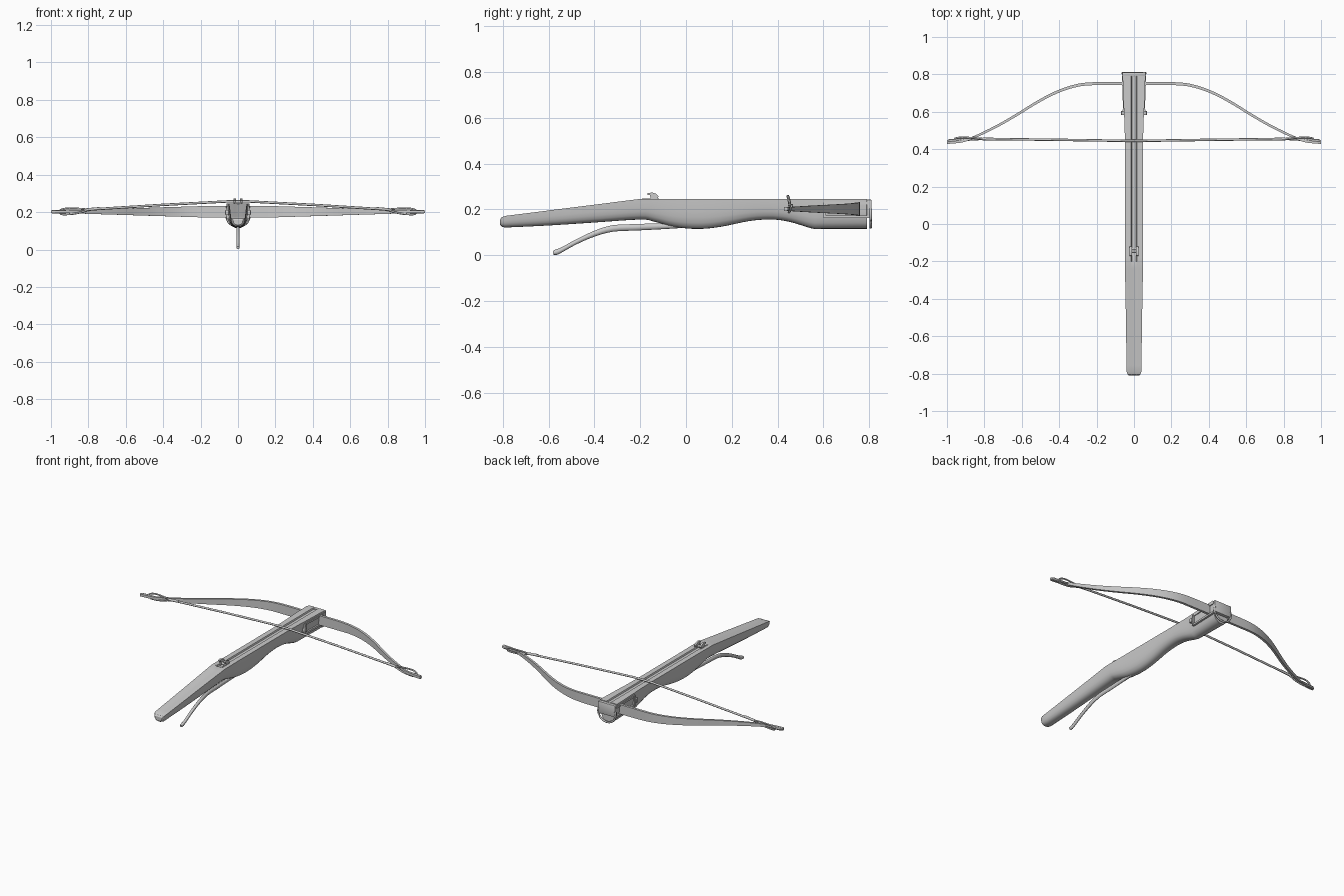
import bpy, bmesh, math
from mathutils import Vector

if "Cube" in bpy.data.objects:
    bpy.data.objects.remove(bpy.data.objects["Cube"])


def finish(name, bm, angle=35):
    bmesh.ops.recalc_face_normals(bm, faces=bm.faces)
    me = bpy.data.meshes.new(name)
    bm.to_mesh(me)
    bm.free()
    ob = bpy.data.objects.new(name, me)
    bpy.context.collection.objects.link(ob)
    bpy.ops.object.select_all(action='DESELECT')
    ob.select_set(True)
    bpy.context.view_layer.objects.active = ob
    bpy.ops.object.shade_smooth_by_angle(angle=math.radians(angle))
    return ob


def loft(name, rings, closed=False, angle=35):
    bm = bmesh.new()
    rows = [[bm.verts.new(p) for p in r] for r in rings]
    n = len(rows[0])
    pairs = list(zip(rows, rows[1:])) + ([(rows[-1], rows[0])] if closed else [])
    for a, b in pairs:
        for i in range(n):
            j = (i + 1) % n
            bm.faces.new((a[i], a[j], b[j], b[i]))
    if not closed:
        bm.faces.new(rows[0])
        bm.faces.new(rows[-1])
    return finish(name, bm, angle)


def spline(pts, steps=5):
    """Catmull-Rom samples through points of any dimension"""
    out = []
    for i in range(len(pts) - 1):
        q = [pts[max(0, min(len(pts) - 1, i + k))] for k in (-1, 0, 1, 2)]
        for s in range(steps):
            t = s / steps
            out.append([0.5 * (2 * b + (c - a) * t + (2 * a - 5 * b + 4 * c - d) * t * t
                               + (3 * b - a - 3 * c + d) * t ** 3) for a, b, c, d in zip(*q)])
    return out + [list(pts[-1])]


def box(name, c, s, bevel=0.0):
    bm = bmesh.new()
    bmesh.ops.create_cube(bm, size=1)
    for v in bm.verts:
        v.co = Vector([c[i] + v.co[i] * s[i] for i in range(3)])
    if bevel:
        bmesh.ops.bevel(bm, geom=bm.edges[:], offset=bevel, segments=2, affect='EDGES', profile=0.5)
    return finish(name, bm)


def tube(name, pts, r, sides=8, closed=False):
    P = [Vector(p) for p in pts]
    rings, n = [], len(P)
    for i, p in enumerate(P):
        a = P[(i - 1) % n] if closed or i else p
        b = P[(i + 1) % n] if closed or i < n - 1 else p
        t = (b - a).normalized()
        u = t.cross(Vector((0, 0, 1)) if abs(t.z) < 0.9 else Vector((0, 1, 0))).normalized()
        w = t.cross(u)
        rings.append([p + (u * math.cos(k * math.tau / sides) + w * math.sin(k * math.tau / sides)) * r
                      for k in range(sides)])
    return loft(name, rings, closed, 50)


# Stock: (y, half width, bottom z), flat grooved top and rounded belly
stations = [(-0.79, .039, .121), (-0.6, .042, .13), (-0.4, .045, .143), (-0.2, .049, .156),
            (-0.14, .049, .147), (-0.05, .048, .124), (0.05, .048, .115), (0.15, .048, .124),
            (0.28, .048, .15), (0.38, .048, .156), (0.46, .049, .144), (0.55, .051, .117),
            (0.60, .054, .115), (0.79, .061, .115)]
rings = []


def stock_ring(y, w, b, t, d):
    h = t - b
    half = [(.015, t), (w, t), (.95 * w, t - .4 * h), (.86 * w, t - .62 * h),
            (.74 * w, t - .8 * h), (.54 * w, t - .92 * h), (.28 * w, t - .985 * h)]
    return ([(-.012, y, t - d), (.012, y, t - d)] + [(x, y, z) for x, z in half]
            + [(0, y, b)] + [(-x, y, z) for x, z in reversed(half)])


for y, w, b in [(-.811, .026, .132), (-.805, .034, .125)] + spline(stations, 4):
    t = .246 if y >= -.2 else .246 - (-.2 - y) * .126
    if y < -.8:
        t -= .004 if y > -.81 else .012
    rings.append(stock_ring(y, w, b, t, .009 if y > -.2 else .0004))
loft("stock", rings, angle=30)

# Bow: flat band tapering to the tips
half_bow = [(0, .75), (.22, .75), (.32, .737), (.42, .702), (.52, .65), (.62, .588),
            (.72, .53), (.82, .480), (.9, .447), (.95, .438), (1.0, .434)]
path = spline(half_bow, 4)
path = [(-x, y) for x, y in reversed(path[1:])] + path
rings = []
for i, (x, y) in enumerate(path):
    a, b = path[max(i - 1, 0)], path[min(i + 1, len(path) - 1)]
    t = Vector((b[0] - a[0], b[1] - a[1])).normalized()
    n = Vector((-t.y, t.x))
    f = min(1, max(0, (abs(x) - .2) / .7))
    hz, th = .030 - .022 * f, .008 - .002 * f
    rings.append([(x + n.x * k * th, y + n.y * k * th, .202 + s * hz)
                  for k, s in ((1, 1), (1, -1), (-1, -1), (-1, 1))])
loft("bow", rings)

# Bow tips and string loops
for side, s in (("left", -1), ("right", 1)):
    tip = [(.885, .455, .007), (.92, .449, .010), (.96, .444, .012), (.99, .441, .012), (1.0, .438, .008)]
    loft(side + "_bow_tip", [[(s * x, y + r * math.cos(k * math.tau / 8), .202 + .8 * r * math.sin(k * math.tau / 8))
                              for k in range(8)] for x, y, r in tip])
    loop = [(.80, .455, .214), (.86, .460, .219), (.92, .463, .219), (.951, .459, .210), (.956, .456, .200),
            (.945, .452, .190), (.92, .449, .188), (.86, .451, .194), (.80, .455, .212)]
    tube(side + "_string_loop", [(s * x, y, z) for x, y, z in spline(loop, 3)], .005)
    # whipping around the string end
    tube(side + "_string_whipping", [(s * .74, .453, .2195), (s * .81, .455, .213)], .0078)

# String resting over the top of the stock
tube("string", [(-.81, .455, .213), (-.4, .450, .239), (-.06, .445, .257), (.06, .445, .257),
                (.4, .450, .239), (.81, .455, .213)], .0065)

# Trigger lever: (y, z, half height)
lever = [(-.02, .127, .008), (-.12, .126, .013), (-.22, .122, .014), (-.32, .117, .014), (-.40, .094, .012),
         (-.48, .058, .010), (-.54, .025, .010), (-.565, .014, .012), (-.58, .010, .008)]
rings = []
pts = spline(lever, 3)
for i, (y, z, h) in enumerate(pts):
    a, b = pts[max(i - 1, 0)], pts[min(i + 1, len(pts) - 1)]
    t = Vector((b[0] - a[0], b[1] - a[1])).normalized()
    rings.append([(.009 * math.cos(k * math.tau / 8), y - t.y * h * math.sin(k * math.tau / 8),
                   z + t.x * h * math.sin(k * math.tau / 8)) for k in range(8)])
loft("trigger_lever", rings, angle=60)

# Nut with two string claws
claw = [(-.135, .235), (-.122, .250), (-.120, .258), (-.130, .268), (-.148, .274), (-.168, .271),
        (-.170, .265), (-.158, .262), (-.154, .252), (-.170, .235)]
for side, s in (("left", -1), ("right", 1)):
    loft(side + "_nut_claw", [[(s * .018 + d, y, z) for y, z in claw] for d in (-.006, .006)])
    box(side + "_nut_plate", (s * .021, -.155, .246), (.008, .075, .005))
tube("nut_axle", [(-.024, -.145, .246), (.024, -.145, .246)], .008, 10)

# Bow irons along both sides, with wedge pins
for side, s in (("left", -1), ("right", 1)):
    for part, z in (("upper", .228), ("lower", .168)):
        ys = (.60, .80)
        loft(f"{side}_{part}_bow_iron", [[(s * (x0 + dx), y, z + dz) for dx, dz in
             ((-.012, -.006), (.005, -.006), (.005, .006), (-.012, .006))]
             for y, x0 in zip(ys, (.053, .060))])
    box(side + "_iron_end", (s * .055, .605, .198), (.014, .012, .066))
    box(side + "_wedge_pin", (s * .058, .594, .198), (.022, .022, .026), .003)

# Nose plate and hanging stirrup
box("nose_plate", (0, .799, .205), (.124, .022, .076), .004)
arc = [(.062 * math.cos(a), .806, .182 + .060 * math.sin(a))
       for a in [math.radians(160 + i * 220 / 20) for i in range(21)]]
tube("stirrup", arc, .006)
